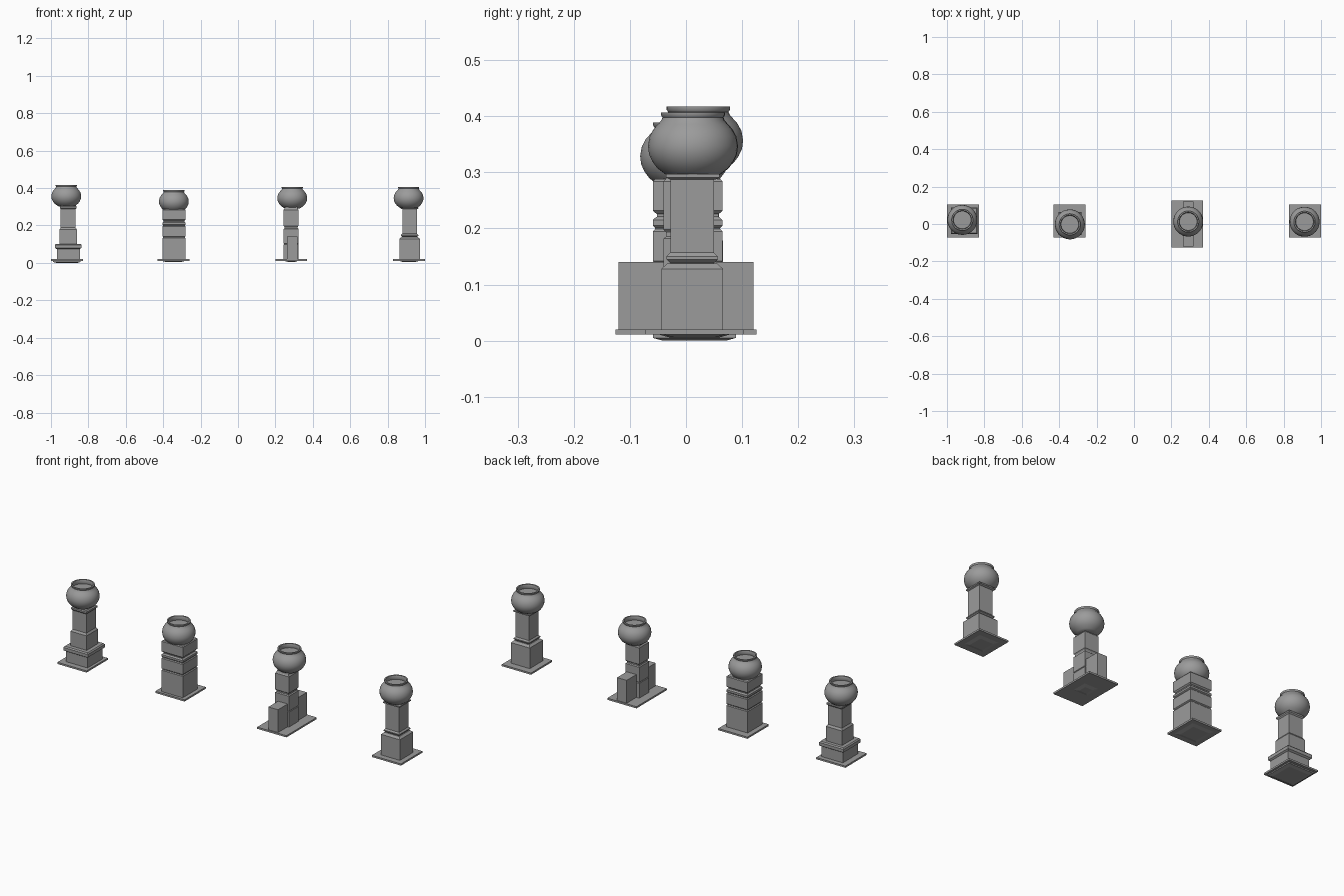
import bpy
import bmesh
import math

cube = bpy.data.objects.get("Cube")
if cube:
    bpy.data.objects.remove(cube, do_unlink=True)

stone = bpy.data.materials.new("grey_stone")
stone.use_nodes = True
GREY = (0.33, 0.33, 0.33, 1)
stone.diffuse_color = GREY
stone.node_tree.nodes["Principled BSDF"].inputs["Base Color"].default_value = GREY


def finish(name, bm):
    bmesh.ops.recalc_face_normals(bm, faces=bm.faces)
    mesh = bpy.data.meshes.new(name)
    bm.to_mesh(mesh)
    bm.free()
    mesh.materials.append(stone)
    obj = bpy.data.objects.new(name, mesh)
    bpy.context.collection.objects.link(obj)
    return obj


def loft(name, x, y, profile, sides=4):
    """Stack rings of (half width, height); four sides give square masonry."""
    bm = bmesh.new()
    turn = math.pi / sides
    grow = 1 / math.cos(turn) if sides == 4 else 1
    rings = []
    for r, z in profile:
        rings.append([bm.verts.new((x + r * grow * math.cos(turn * (2 * i + 1)),
                                    y + r * grow * math.sin(turn * (2 * i + 1)), z))
                      for i in range(sides)])
    for a, b in zip(rings, rings[1:]):
        for i in range(sides):
            j = (i + 1) % sides
            bm.faces.new((a[i], a[j], b[j], b[i]))
    bm.faces.new(rings[0][::-1])
    bm.faces.new(rings[-1])
    return finish(name, bm)


def box(name, x, y, z, size):
    bm = bmesh.new()
    bmesh.ops.create_cube(bm, size=1)
    bmesh.ops.scale(bm, vec=size, verts=bm.verts)
    bmesh.ops.translate(bm, vec=(x, y, z), verts=bm.verts)
    return finish(name, bm)


def beveled(half, low, high, cut=0.004):
    """Profile of one block with softened top and bottom edges."""
    return [(half - cut, low), (half, low + cut), (half, high - cut), (half - cut, high)]


# Urn outline measured downward from the rim, ending on the floor inside
URN = [(0.040, -0.116), (0.048, -0.111), (0.063, -0.100), (0.072, -0.088),
       (0.078, -0.075), (0.080, -0.060), (0.077, -0.043), (0.070, -0.030),
       (0.062, -0.021), (0.056, -0.014), (0.054, -0.009), (0.057, -0.005),
       (0.057, 0), (0.050, 0), (0.047, -0.010), (0.050, -0.022)]


def urn(name, x, y, top):
    obj = loft(name, x, y, [(r, top + z) for r, z in URN], 40)
    bpy.ops.object.select_all(action='DESELECT')
    obj.select_set(True)
    bpy.context.view_layer.objects.active = obj
    bpy.ops.object.shade_smooth_by_angle(angle=math.radians(40))


# Ground plates, each with a smaller footing beneath
for label, x, y, depth, foot, low in (("stepped", -0.915, 0.015, 0.177, 0.074, 0),
                                      ("banded", -0.345, 0.015, 0.177, 0.063, 0.006),
                                      ("winged", 0.285, 0, 0.252, 0.039, 0.006),
                                      ("slender", 0.915, 0.015, 0.177, 0.055, 0.006)):
    box(label + "_plate", x, y, 0.0155, (0.17, depth, 0.009))
    loft(label + "_footing", x, y, [(foot - 0.018, low), (foot, low + 0.005), (foot, 0.013)])

# Stepped pillar: pedestal, wide ledge and narrowing shaft
loft("stepped_pedestal", -0.907, 0.018, [(0.062, 0.019), (0.062, 0.077)])
loft("stepped_ledge", -0.908, 0.018,
     [(0.062, 0.074), (0.071, 0.080), (0.071, 0.096), (0.066, 0.102)])
loft("stepped_shaft", -0.908, 0.019,
     [(0.047, 0.100), (0.047, 0.178), (0.040, 0.188), (0.040, 0.288),
      (0.045, 0.294), (0.045, 0.302), (0.040, 0.306)])
urn("stepped_urn", -0.918, 0.022, 0.417)

# Banded pillar: thick blocks separated by grooves
loft("banded_shaft", -0.342, 0.003,
     [(0.062, 0.019), (0.062, 0.132), (0.058, 0.136)]
     + beveled(0.062, 0.138, 0.199) + beveled(0.062, 0.201, 0.219)
     + [(0.055, 0.221), (0.055, 0.226)] + beveled(0.062, 0.228, 0.288))
urn("banded_urn", -0.343, -0.002, 0.389)

# Winged pillar: grooved shaft with low walls to the front and back
loft("winged_shaft", 0.284, 0,
     [(0.040, 0.019), (0.040, 0.098), (0.037, 0.101), (0.040, 0.104),
      (0.040, 0.182), (0.035, 0.186), (0.035, 0.192)]
     + beveled(0.040, 0.194, 0.288) + [(0.033, 0.298)])
for label, side in (("front", -1), ("back", 1)):
    box("winged_wall_" + label, 0.289, side * 0.075, 0.0795, (0.056, 0.09, 0.121))
urn("winged_urn", 0.290, 0.013, 0.407)

# Slender pillar: square pedestal, moulding ring, shaft and thin cap
loft("slender_pedestal", 0.918, 0.011,
     [(0.055, 0.019), (0.055, 0.128), (0.044, 0.138)])
loft("slender_ring", 0.918, 0.011,
     [(0.036, 0.136), (0.046, 0.145), (0.046, 0.150), (0.039, 0.157)])
loft("slender_shaft", 0.918, 0.011, [(0.039, 0.137), (0.039, 0.292)])
loft("slender_cap", 0.916, 0.012, [(0.040, 0.287), (0.048, 0.291), (0.048, 0.297)])
urn("slender_urn", 0.912, 0.012, 0.407)
